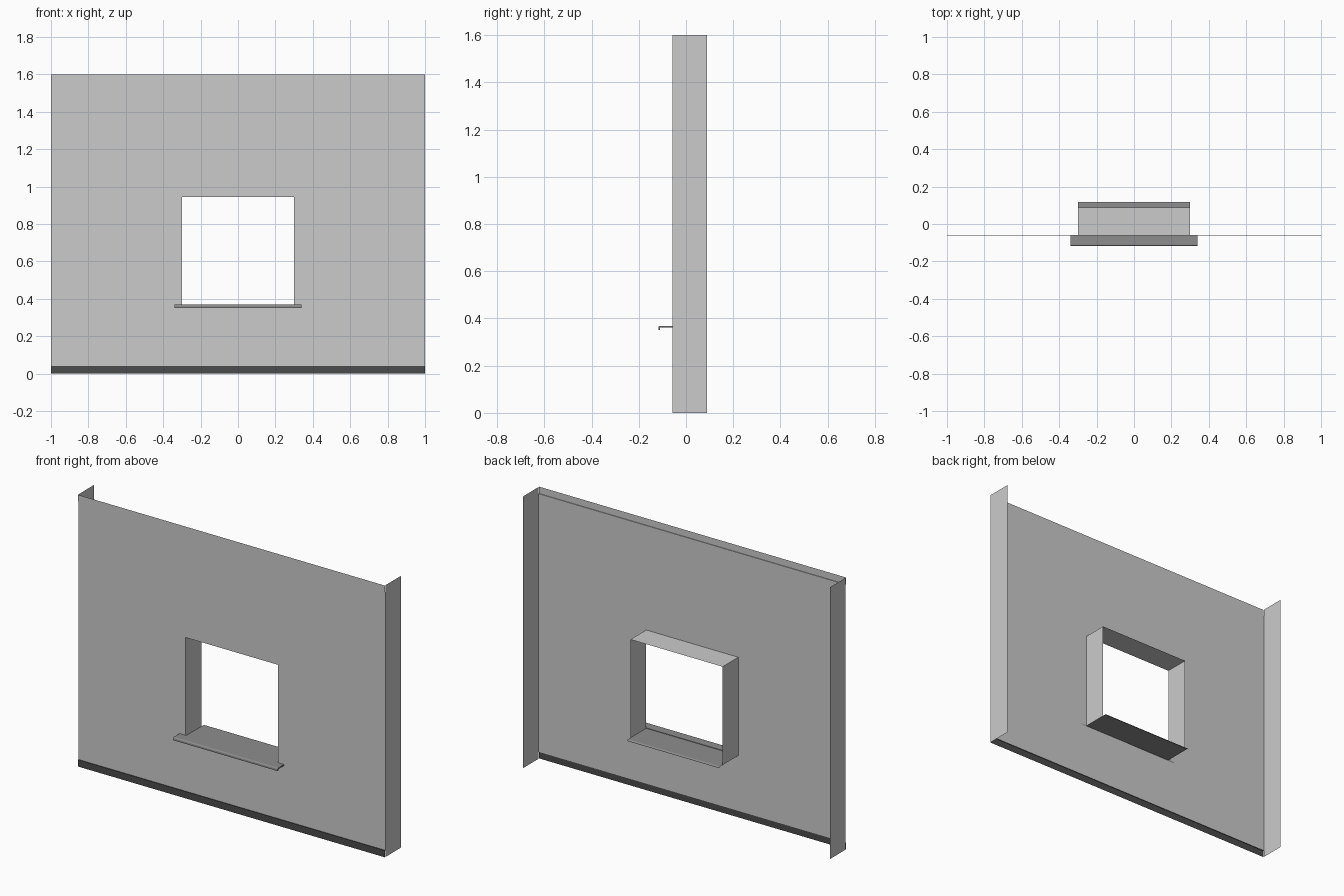
import bpy, math

if "Cube" in bpy.data.objects:
    bpy.data.objects.remove(bpy.data.objects["Cube"])

WALL_Y, BACK_Y, BAND_Y = -0.058, 0.088, -0.062
HALF, HOLE = 1.0, 0.3
Z_LOW, Z_SILL, Z_HEAD, Z_HIGH, Z_TOP = 0.04, 0.366, 0.945, 1.56, 1.6


def grey(name, v):
    m = bpy.data.materials.new(name)
    m.diffuse_color = (v, v, v, 1)
    m.use_nodes = True
    m.node_tree.nodes["Principled BSDF"].inputs["Base Color"].default_value = m.diffuse_color
    return m


def make(name, verts, faces, mat=None, mirror=False):
    me = bpy.data.meshes.new(name)
    me.from_pydata(verts, [], faces)
    me.update()
    ob = bpy.data.objects.new(name, me)
    bpy.context.collection.objects.link(ob)
    if mat:
        me.materials.append(mat)
    if mirror:
        ob.modifiers.new("Mirror", 'MIRROR')
    return ob


def sweep(name, profile, half, mat=None, caps=False):
    """Sheet following a (y, z) profile, extended along x."""
    n = len(profile)
    verts = [(x, y, z) for x in (-half, half) for y, z in profile]
    faces = [(i, i + n, i + n + 1, i + 1) for i in range(n - 1)]
    if caps:
        faces.append((n - 1, 2 * n - 1, n, 0))
        faces += [tuple(range(n)), tuple(reversed(range(n, 2 * n)))]
    return make(name, verts, faces, mat)


def arc(cy, cz, r, a0, a1, steps=4):
    return [(cy + r * math.cos(math.radians(a0 + (a1 - a0) * i / steps)),
             cz + r * math.sin(math.radians(a0 + (a1 - a0) * i / steps)))
            for i in range(steps + 1)]


bottom_grey = grey("plinth_dark_grey", 0.07)
top_grey = grey("top_band_grey", 0.56)
sill_grey = grey("sill_grey", 0.27)

# Front wall: a grid of flat panels with the window cell left open
xs = [-HALF, -HOLE, HOLE, HALF]
zs = [Z_LOW, Z_SILL, Z_HEAD, Z_HIGH]
make("front_wall", [(x, WALL_Y, z) for z in zs for x in xs],
     [(r * 4 + c, r * 4 + c + 1, r * 4 + c + 5, r * 4 + c + 4)
      for r in range(3) for c in range(3) if (r, c) != (1, 1)])

# Raised bands along the bottom and top edges, each with a small ledge
sweep("bottom_band", [(BAND_Y, 0), (BAND_Y, Z_LOW), (WALL_Y, Z_LOW)], HALF, bottom_grey)
sweep("top_band", [(WALL_Y, Z_HIGH), (BAND_Y, Z_HIGH), (BAND_Y, Z_TOP)], HALF, top_grey)

# Side returns at both ends
make("side_return",
     [(HALF, WALL_Y, 0), (HALF, BACK_Y, 0), (HALF, BACK_Y, Z_TOP), (HALF, WALL_Y, Z_TOP)],
     [(0, 1, 2, 3)], mirror=True)

# Window reveal: two jambs and the head
make("window_jamb",
     [(HOLE, WALL_Y, Z_SILL), (HOLE, BACK_Y, Z_SILL), (HOLE, BACK_Y, Z_HEAD), (HOLE, WALL_Y, Z_HEAD)],
     [(3, 2, 1, 0)], mirror=True)
sweep("window_head", [(BACK_Y, Z_HEAD), (WALL_Y, Z_HEAD)], HOLE)

# Inner sill sheet with a rounded drop at the back
sweep("inner_sill", [(WALL_Y, Z_SILL)] + arc(0.109, Z_SILL - 0.008, 0.008, 90, 0), HOLE, sill_grey)

# Outer sill: thin ledge with a rounded nose and drip lip
sweep("outer_sill",
      [(WALL_Y, 0.361), (-0.110, 0.361), (-0.110, 0.352), (-0.117, 0.352)]
      + arc(-0.109, 0.361, 0.008, 180, 90) + [(WALL_Y, 0.369)],
      0.34, sill_grey, caps=True)
